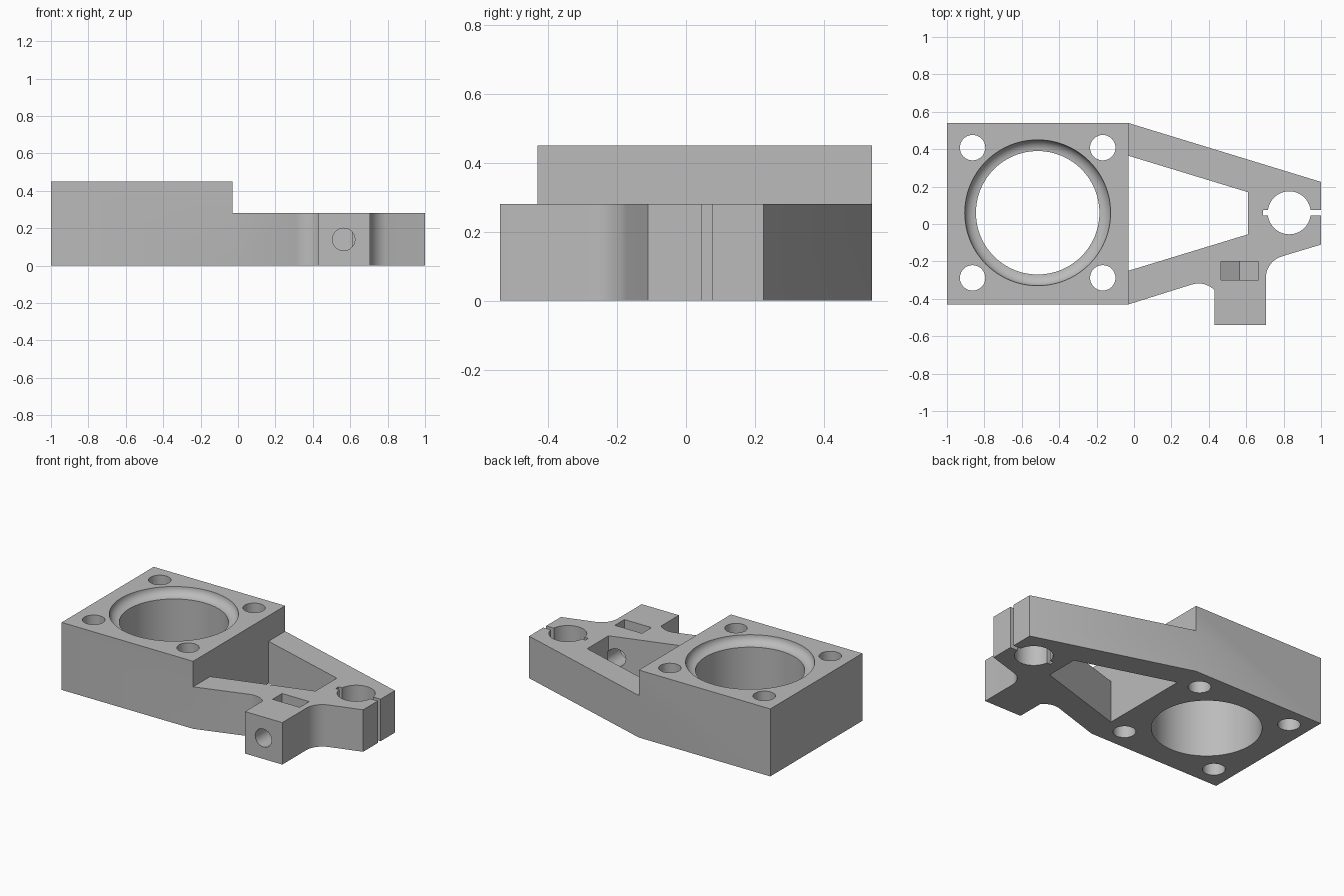
import bpy, bmesh
from math import sin, cos, pi, atan2
from mathutils import Vector

cube = bpy.data.objects.get("Cube")
if cube:
    bpy.data.objects.remove(cube, do_unlink=True)

BLOCK_TOP, ARM_TOP = 0.45, 0.28
SEAM, AXIS_Y = -0.03, 0.06            # block/arm junction, shared centre line

grey = bpy.data.materials.new("plain_grey")
grey.use_nodes = True
grey.diffuse_color = (0.5, 0.5, 0.5, 1)
grey.node_tree.nodes["Principled BSDF"].inputs["Base Color"].default_value = (0.5, 0.5, 0.5, 1)


def finish(name, bm):
    bmesh.ops.recalc_face_normals(bm, faces=bm.faces)
    mesh = bpy.data.meshes.new(name)
    bm.to_mesh(mesh)
    bm.free()
    mesh.materials.append(grey)
    ob = bpy.data.objects.new(name, mesh)
    bpy.context.collection.objects.link(ob)
    return ob


def prism(name, pts, lo, hi, along="z"):
    """Extrude a flat outline between lo and hi along z or y."""
    bm = bmesh.new()
    place = (lambda u, v, h: (u, v, h)) if along == "z" else (lambda u, v, h: (u, h, v))
    face = bm.faces.new([bm.verts.new(place(u, v, lo)) for u, v in pts])
    new = bmesh.ops.extrude_face_region(bm, geom=[face])["geom"]
    shift = Vector(place(0, 0, hi - lo))
    bmesh.ops.translate(bm, vec=shift, verts=[g for g in new if isinstance(g, bmesh.types.BMVert)])
    return finish(name, bm)


def rect(x0, x1, y0, y1):
    return [(x0, y0), (x1, y0), (x1, y1), (x0, y1)]


def arc(cx, cy, r, a0, a1, n):
    return [(cx + r * cos(a0 + (a1 - a0) * i / n), cy + r * sin(a0 + (a1 - a0) * i / n))
            for i in range(n + 1)]


def circle(cx, cy, r, n=48):
    return arc(cx, cy, r, 0, 2 * pi, n)[:-1]


def lathe(name, profile, cx, cy, n=96):
    """Closed turned solid from (radius, height) points."""
    bm = bmesh.new()
    rings = [[bm.verts.new((x, y, z)) for x, y in circle(cx, cy, r, n)] for r, z in profile]
    for a, b in zip(rings, rings[1:]):
        for i in range(n):
            j = (i + 1) % n
            bm.faces.new((a[i], a[j], b[j], b[i]))
    bm.faces.new(rings[0])
    bm.faces.new(rings[-1])
    return finish(name, bm)


def combine(target, tool, op="DIFFERENCE"):
    """Apply a boolean and discard the tool."""
    mod = target.modifiers.new("cut", "BOOLEAN")
    mod.operation, mod.solver, mod.object = op, "EXACT", tool
    deps = bpy.context.evaluated_depsgraph_get()
    mesh = bpy.data.meshes.new_from_object(target.evaluated_get(deps))
    target.modifiers.clear()
    target.data = mesh
    bpy.data.objects.remove(tool, do_unlink=True)


# Arm outline: tapered sides, clamp lug at the front with rounded inner corners
slope = atan2(0.32, 1.03)
fillet = 0.12
up = pi / 2 + slope
left_fillet = arc(0.345, -0.438, fillet, up, pi / 4, 10)
right_fillet = arc(0.825, -0.288, fillet, pi, up, 12)
outline = ([(SEAM, 0.54), (SEAM, -0.43)] + left_fillet
           + [(0.43, -0.54), (0.705, -0.54)] + right_fillet
           + [(1, -0.11), (1, 0.225)])
body = prism("bearing_bracket", outline, 0, ARM_TOP)

# Tapered window, open towards the block
window = [(SEAM - 0.2, 0.426), (SEAM - 0.2, -0.311), (0.61, -0.055), (0.61, 0.17)]
combine(body, prism("window", window, -0.1, 0.6))

# Rod clamp: hole and split
combine(body, prism("rod_hole", circle(0.83, AXIS_Y, 0.115), -0.1, 0.6))
combine(body, prism("clamp_split", rect(0.69, 1.1, 0.045, 0.075), -0.1, 0.6))

# Screw hole through the lug, with a nut pocket open at the top
combine(body, prism("screw_hole", circle(0.565, 0.14, 0.06, 32), -0.7, -0.05, "y"))
nut = [(0.465, 0.4), (0.465, 0.083), (0.565, 0.025), (0.665, 0.083), (0.665, 0.4)]
combine(body, prism("nut_pocket", nut, -0.3, -0.2, "y"))

# Square block with coved bore and four bolt holes
block = prism("block", rect(-1, SEAM, -0.43, 0.54), 0, BLOCK_TOP)
cx, cy = -0.515, 0.06
cove = [(0.33 + 0.06 * sin(i * pi / 16), BLOCK_TOP - 0.055 * cos(i * pi / 16)) for i in range(9)]
combine(block, lathe("bore", [(0.33, -0.1)] + cove + [(0.39, 0.6)], cx, cy))
for sx in (-1, 1):
    for sy in (-1, 1):
        hole = circle(cx + sx * 0.348, cy + sy * 0.348, 0.068, 32)
        combine(block, prism("bolt_hole", hole, -0.1, 0.6))
combine(body, block, "UNION")

# One colour, smooth round walls with sharp edges
body.data.materials.clear()
body.data.materials.append(grey)
for p in body.data.polygons:
    p.material_index = 0
bpy.ops.object.select_all(action="DESELECT")
body.select_set(True)
bpy.context.view_layer.objects.active = body
bpy.ops.object.shade_smooth_by_angle(angle=pi / 6)
